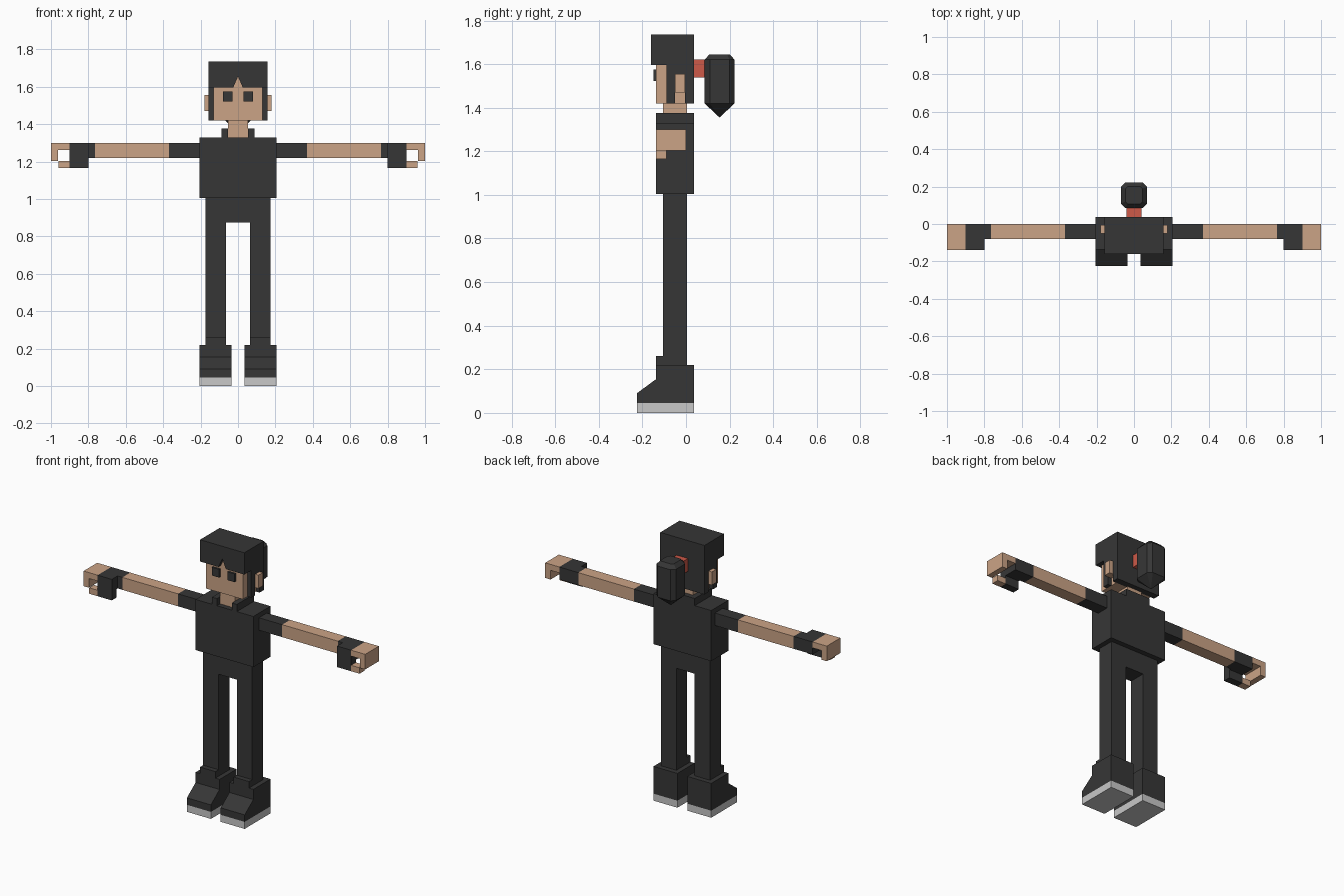
import bpy, bmesh

if "Cube" in bpy.data.objects:
    bpy.data.objects.remove(bpy.data.objects["Cube"])


def material(name, rgb):
    m = bpy.data.materials.new(name)
    m.diffuse_color = (*rgb, 1)
    m.use_nodes = True
    m.node_tree.nodes["Principled BSDF"].inputs["Base Color"].default_value = m.diffuse_color
    return m


BLACK = material("charcoal", (0.037, 0.037, 0.037))
SKIN = material("skin", (0.60, 0.37, 0.24))
SOLE = material("light_grey", (0.58, 0.58, 0.58))
RED = material("red", (0.61, 0.10, 0.065))


def finish(name, bm, mat):
    bmesh.ops.recalc_face_normals(bm, faces=bm.faces)
    me = bpy.data.meshes.new(name)
    bm.to_mesh(me)
    bm.free()
    me.materials.append(mat)
    ob = bpy.data.objects.new(name, me)
    bpy.context.collection.objects.link(ob)


def add_box(bm, x, y, z):
    verts = bmesh.ops.create_cube(bm, size=1)["verts"]
    for v in verts:
        for i, (a, b) in enumerate((x, y, z)):
            v.co[i] = (a + b) / 2 + v.co[i] * (b - a)


def boxes(name, mat, *parts):
    bm = bmesh.new()
    for p in parts:
        add_box(bm, *p)
    finish(name, bm, mat)


def mirrored(name, mat, *parts):
    """Boxes given for +x, built on both sides."""
    for side, s in (("left", 1), ("right", -1)):
        boxes(f"{side}_{name}", mat,
              *[(sorted((x[0] * s, x[1] * s)), y, z) for x, y, z in parts])


def prism(name, mat, pts, axis, a, b):
    """Extrude a 2D profile along axis 'x' (pts are y,z) or 'y' (pts are x,z)."""
    bm = bmesh.new()
    put = (lambda p, t: (t, p[0], p[1])) if axis == "x" else (lambda p, t: (p[0], t, p[1]))
    face = bm.faces.new([bm.verts.new(put(p, a)) for p in pts])
    ext = bmesh.ops.extrude_face_region(bm, geom=[face])["geom"]
    for v in ext:
        if isinstance(v, bmesh.types.BMVert):
            v.co["xy".index(axis)] = b
    finish(name, bm, mat)


# Head, neck, ears and eyes
boxes("head", SKIN, ((-.13, .13), (-.137, .0), (1.42, 1.70)))
boxes("neck", SKIN, ((-.053, .053), (-.105, .005), (1.32, 1.425)))
mirrored("ear", SKIN, ((.125, .18), (-.05, -.005), (1.47, 1.555)))
mirrored("eye", BLACK, ((.03, .08), (-.15, -.13), (1.522, 1.575)))

# Hair: crown, back, sideburns, and a fringe with a pointed parting
boxes("hair_crown", BLACK, ((-.157, .157), (-.13, .037), (1.595, 1.735)))
boxes("hair_back", BLACK, ((-.157, .157), (-.005, .037), (1.42, 1.595)))
mirrored("hair_side", BLACK,
         ((.13, .157), (-.09, -.05), (1.42, 1.595)),
         ((.13, .157), (-.05, -.005), (1.555, 1.595)))
prism("fringe", BLACK,
      [(-.157, 1.595), (-.026, 1.595), (0, 1.655), (.026, 1.595),
       (.157, 1.595), (.157, 1.735), (-.157, 1.735)], "y", -.16, -.13)

# Ponytail: octagonal lock with a tapered top and a pointed tip
boxes("hair_band", RED, ((-.04, .04), (.03, .09), (1.538, 1.62)))
bm = bmesh.new()
CY = .154


def octagon(r, c, z):
    pts = [(r, -c), (r, c), (c, r), (-c, r), (-r, c), (-r, -c), (-c, -r), (c, -r)]
    return [bm.verts.new((x, CY + y, z)) for x, y in pts]


top, upper, lower = octagon(.046, .035, 1.645), octagon(.069, .045, 1.62), octagon(.069, .045, 1.42)
tip = bm.verts.new((0, CY, 1.355))
bm.faces.new(top)
for i in range(8):
    j = (i + 1) % 8
    bm.faces.new((top[i], top[j], upper[j], upper[i]))
    bm.faces.new((upper[i], upper[j], lower[j], lower[i]))
    bm.faces.new((lower[i], lower[j], tip))
finish("ponytail", bm, BLACK)

# Shirt with a collar open at the front
boxes("torso", BLACK, ((-.205, .205), (-.137, .037), (1.005, 1.33)))
boxes("collar", BLACK,
      ((-.088, -.053), (-.137, .037), (1.33, 1.376)),
      ((.053, .088), (-.137, .037), (1.33, 1.376)),
      ((-.053, .053), (.005, .037), (1.33, 1.376)))

# Arms, gloves and curled hands
mirrored("sleeve", BLACK, ((.205, .37), (-.08, 0), (1.22, 1.30)))
mirrored("forearm", SKIN, ((.37, .765), (-.08, 0), (1.22, 1.30)))
mirrored("glove", BLACK,
         ((.765, .80), (-.08, 0), (1.22, 1.30)),
         ((.80, .90), (-.138, 0), (1.22, 1.30)),
         ((.80, .90), (-.138, -.09), (1.165, 1.22)))
mirrored("fingers", SKIN,
         ((.90, 1.0), (-.138, 0), (1.262, 1.30)),
         ((.962, 1.0), (-.138, 0), (1.203, 1.262)))
mirrored("thumb", SKIN, ((.90, .96), (-.138, -.09), (1.165, 1.203)))

# Trousers
boxes("hips", BLACK, ((-.174, .174), (-.105, .005), (.875, 1.005)))
mirrored("leg", BLACK, ((.065, .174), (-.105, .005), (.21, .875)))

# Boots with tongues and pale soles
mirrored("boot_tongue", BLACK, ((.065, .174), (-.137, -.105), (.21, .262)))
mirrored("sole", SOLE, ((.035, .205), (-.225, .037), (0, .045)))
for side, a, b in (("left", .035, .205), ("right", -.205, -.035)):
    prism(f"{side}_boot", BLACK,
          [(-.225, .045), (-.225, .09), (-.137, .155), (-.137, .22),
           (.037, .22), (.037, .045)], "x", a, b)
